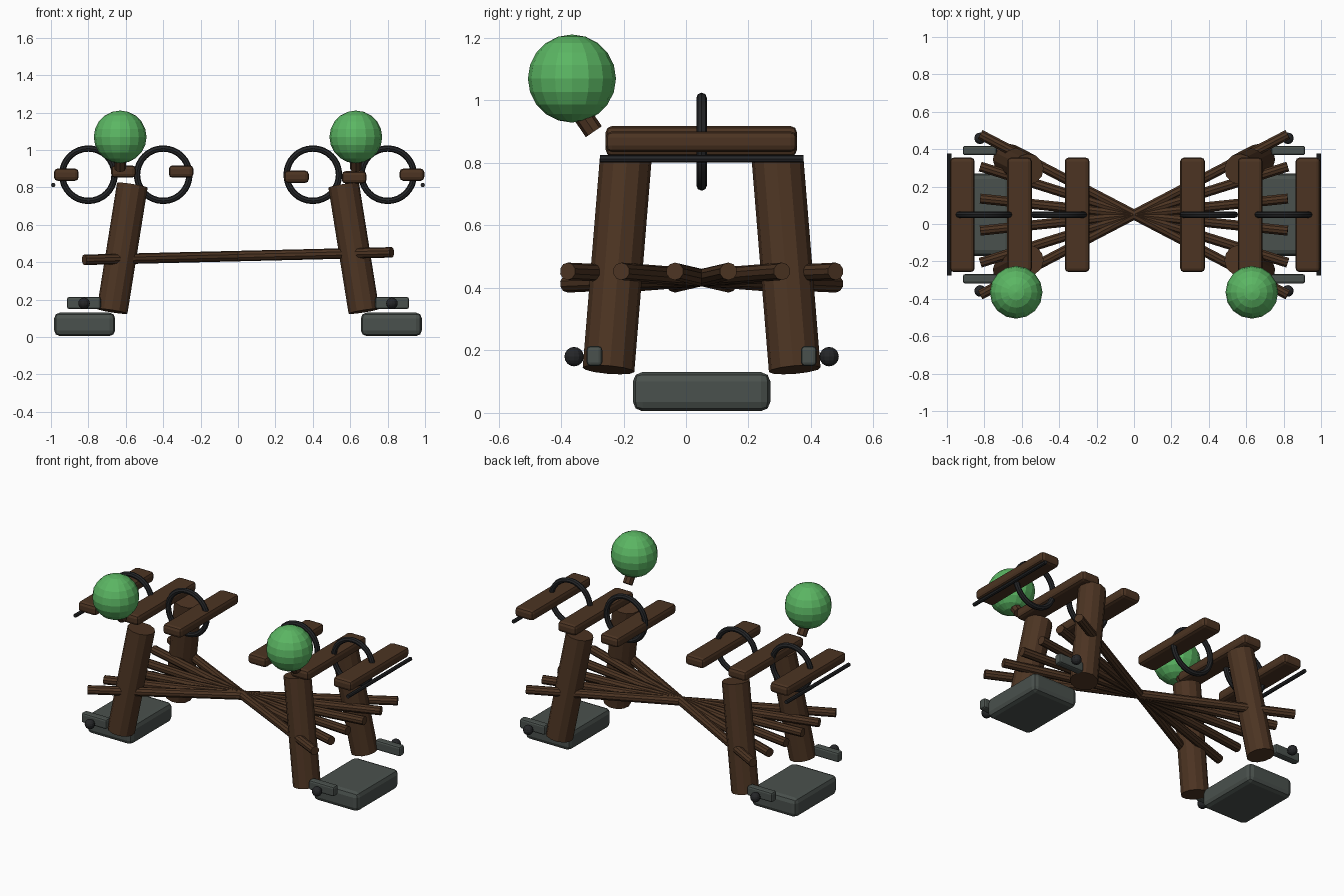
import bpy
import math
from mathutils import Vector

cube = bpy.data.objects.get("Cube")
if cube:
    bpy.data.objects.remove(cube, do_unlink=True)


def make_material(name, rgb):
    mat = bpy.data.materials.new(name)
    mat.use_nodes = True
    mat.diffuse_color = (*rgb, 1)
    mat.node_tree.nodes["Principled BSDF"].inputs["Base Color"].default_value = (*rgb, 1)
    return mat


wood = make_material("dark wood", (0.072, 0.034, 0.016))
stone = make_material("grey stone", (0.068, 0.082, 0.074))
iron = make_material("black iron", (0.018, 0.019, 0.021))
green = make_material("leaf green", (0.105, 0.47, 0.125))

MID_Y = 0.05  # symmetry plane of the frame


def finish(name, mat):
    obj = bpy.context.object
    obj.name = name
    obj.data.materials.append(mat)
    return obj


def rod(name, start, end, radius, sides, mat):
    start, end = Vector(start), Vector(end)
    axis = end - start
    bpy.ops.mesh.primitive_cylinder_add(
        vertices=sides, radius=radius, depth=axis.length,
        location=(start + end) / 2,
        rotation=axis.to_track_quat("Z", "Y").to_euler())
    return finish(name, mat)


def block(name, center, size, bevel, mat):
    bpy.ops.mesh.primitive_cube_add(size=1, location=center)
    obj = finish(name, mat)
    obj.scale = size
    bpy.ops.object.transform_apply(location=False, rotation=False, scale=True)
    mod = obj.modifiers.new("Rounded edges", "BEVEL")
    mod.width = bevel
    mod.segments = 2
    return obj


def ball(name, center, radius, segments, rings, mat):
    bpy.ops.mesh.primitive_uv_sphere_add(
        segments=segments, ring_count=rings, radius=radius, location=center)
    return finish(name, mat)


for side, s in (("left", 1), ("right", -1)):
    # Foot slab
    block(f"{side}_foot_slab", (s * 0.82, MID_Y, 0.068), (0.326, 0.44, 0.125), 0.03, stone)

    for end, e in (("front", -1), ("back", 1)):
        # Leaning leg, small step and round peg
        rod(f"{side}_{end}_leg", (s * 0.673, MID_Y + e * 0.298, 0.138),
            (s * 0.565, MID_Y + e * 0.243, 0.812), 0.083, 12, wood)
        block(f"{side}_{end}_step", (s * 0.824, MID_Y + e * 0.343, 0.182),
              (0.182, 0.05, 0.064), 0.012, stone)
        ball(f"{side}_{end}_peg", (s * 0.823, MID_Y + e * 0.408, 0.18),
             0.031, 12, 8, iron)

    # Hanging rings
    for place, x in (("inner", 0.4), ("outer", 0.8)):
        bpy.ops.mesh.primitive_torus_add(
            major_radius=0.14, minor_radius=0.017, major_segments=32, minor_segments=8,
            location=(s * x, MID_Y, 0.868), rotation=(math.pi / 2, 0, 0))
        finish(f"{side}_{place}_ring", iron)
        bpy.ops.object.shade_smooth_by_angle()

    # Outer thin rail
    rod(f"{side}_rail", (s * 0.988, MID_Y - 0.326, 0.813),
        (s * 0.988, MID_Y + 0.326, 0.813), 0.012, 8, iron)

    # Green globe on a slanted stem
    ball(f"{side}_globe", (s * 0.63, -0.365, 1.07), 0.141, 16, 10, green)
    rod(f"{side}_globe_stem", (s * 0.63, -0.295, 0.9), (s * 0.63, -0.375, 1.017),
        0.031, 8, wood)

# Top planks, set at slightly uneven positions
planks = [(-0.918, 0.868), (-0.612, 0.885), (-0.304, 0.885),
          (0.313, 0.857), (0.621, 0.854), (0.93, 0.868)]
for i, (x, z) in enumerate(planks):
    block(f"top_plank_{i + 1}", (x, MID_Y - 0.001, z), (0.132, 0.612, 0.066), 0.02, wood)

# Fan of poles crossing at the middle
for i in range(6):
    y = (i - 2.5) * 0.1715
    rod(f"cross_pole_{i + 1}", (-0.822, MID_Y + y, 0.413),
        (0.822, MID_Y - y, 0.453), 0.028, 10, wood)
